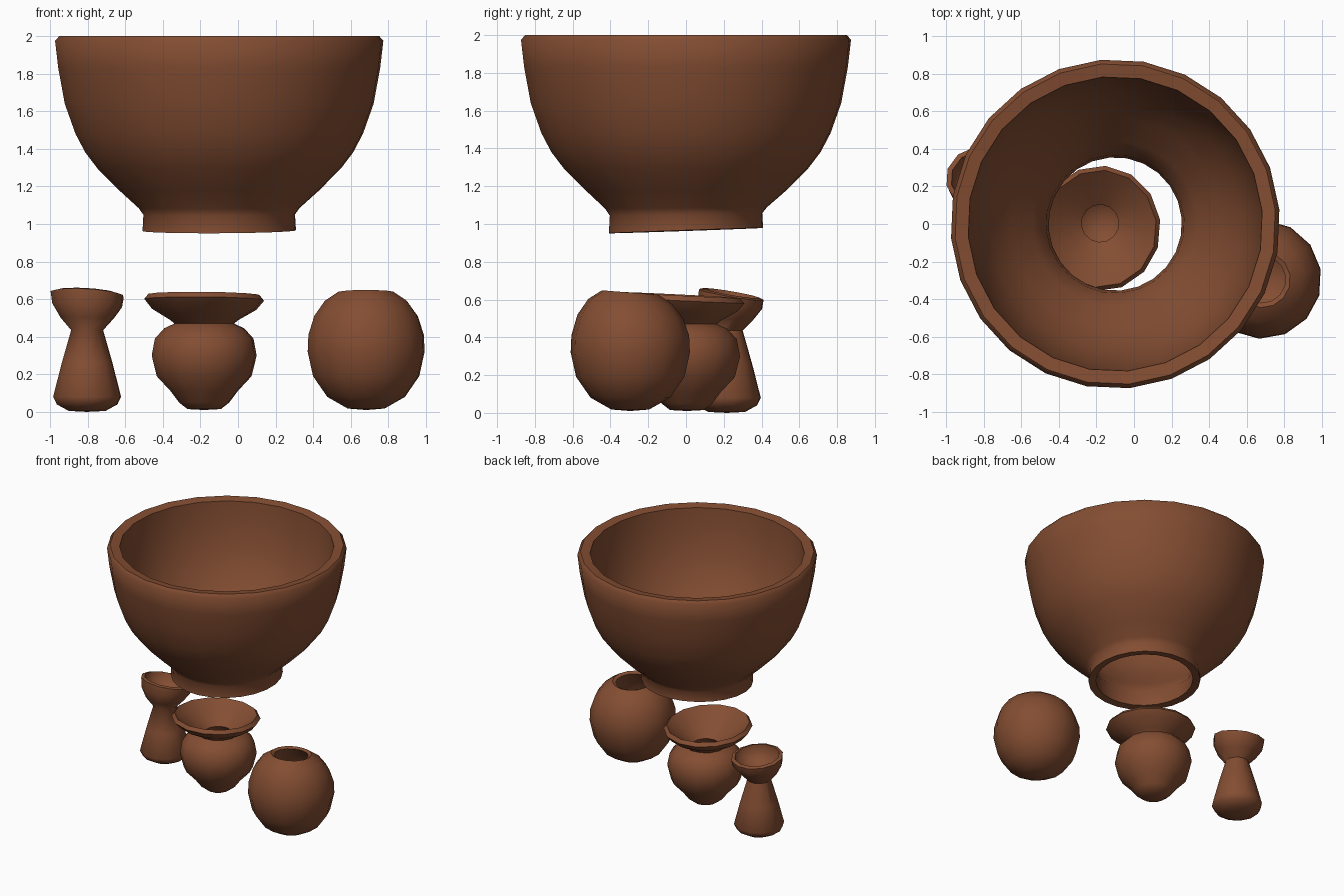
import bpy, bmesh
from math import radians, tau
from mathutils import Matrix, Vector

if "Cube" in bpy.data.objects:
    bpy.data.objects.remove(bpy.data.objects["Cube"], do_unlink=True)

# Single fired-clay colour
clay = bpy.data.materials.new("terracotta_clay")
clay.use_nodes = True
colour = (0.23, 0.075, 0.032, 1)
clay.diffuse_color = colour
shader = clay.node_tree.nodes["Principled BSDF"]
shader.inputs["Base Color"].default_value = colour
shader.inputs["Roughness"].default_value = 0.8


def thrown_pot(name, centre, profile, sides, band, slope, turn,
               depth=1, shift=0, closed=False):
    """Lathe an (radius, height) profile; between the band heights, lean it by
    slope, scale it front to back by depth and move it back by shift."""
    bm = bmesh.new()
    points = [bm.verts.new((r, 0, z)) for r, z in profile]
    edges = [bm.edges.new(pair) for pair in zip(points, points[1:])]
    if closed:
        edges.append(bm.edges.new((points[-1], points[0])))
    bmesh.ops.spin(bm, geom=points + edges, cent=(0, 0, 0), axis=(0, 0, 1),
                   angle=tau, steps=sides)
    bmesh.ops.remove_doubles(bm, verts=bm.verts, dist=0.0005)
    bmesh.ops.rotate(bm, verts=bm.verts, cent=(0, 0, 0),
                     matrix=Matrix.Rotation(radians(turn), 3, 'Z'))
    bmesh.ops.recalc_face_normals(bm, faces=bm.faces)
    # Uneven, hand-made rim or foot
    low, high = band
    for v in bm.verts:
        weight = min(1, max(0, (v.co.z - low) / (high - low)))
        v.co.y += weight * ((depth - 1) * v.co.y + shift)
        v.co.z += weight * (slope[0] * v.co.x + slope[1] * v.co.y)
        v.co += Vector((centre[0], centre[1], 0))
    mesh = bpy.data.meshes.new(name)
    bm.to_mesh(mesh)
    bm.free()
    mesh.materials.append(clay)
    obj = bpy.data.objects.new(name, mesh)
    bpy.context.collection.objects.link(obj)
    bpy.ops.object.select_all(action='DESELECT')
    obj.select_set(True)
    bpy.context.view_layer.objects.active = obj
    bpy.ops.object.shade_smooth_by_angle(angle=radians(55))


# Large open-footed bowl
thrown_pot("large_bowl", (-0.1, 0), [
    (0.355, 0.97), (0.41, 0.965), (0.405, 1.05), (0.43, 1.085), (0.53, 1.175),
    (0.65, 1.295), (0.715, 1.38), (0.768, 1.48), (0.825, 1.64), (0.86, 1.83),
    (0.877, 1.975), (0.855, 2.0), (0.785, 1.99), (0.775, 1.85), (0.735, 1.65),
    (0.67, 1.48), (0.56, 1.32), (0.44, 1.19), (0.368, 1.09)],
    24, (1.12, 0.965), (0.005, 0.035), 5, closed=True)

# Round jar with a small mouth
thrown_pot("round_jar", (0.682, -0.295), [
    (0, 0.01), (0.1, 0.018), (0.21, 0.08), (0.287, 0.19), (0.316, 0.32),
    (0.312, 0.41), (0.28, 0.51), (0.222, 0.59), (0.15, 0.637), (0.125, 0.625),
    (0.19, 0.54), (0.25, 0.41), (0.25, 0.28), (0.17, 0.13), (0, 0.08)],
    14, (0.4, 0.64), (0, -0.08), 10)

# Flared-rim vase
thrown_pot("flared_vase", (-0.18, 0.005), [
    (0, 0.01), (0.09, 0.015), (0.135, 0.05), (0.18, 0.11), (0.255, 0.19),
    (0.282, 0.3), (0.265, 0.39), (0.215, 0.445), (0.16, 0.47), (0.185, 0.49),
    (0.28, 0.545), (0.322, 0.595), (0.3, 0.622), (0.265, 0.59), (0.17, 0.515),
    (0.1, 0.465), (0.15, 0.4), (0.19, 0.28), (0.15, 0.16), (0.085, 0.09),
    (0, 0.085)],
    14, (0.46, 0.6), (-0.01, -0.05), 8, depth=1.04, shift=-0.03)

# Goblet with a conical stem
thrown_pot("tall_goblet", (-0.803, 0.215), [
    (0, 0), (0.1, 0.005), (0.165, 0.04), (0.185, 0.08), (0.138, 0.26),
    (0.087, 0.435), (0.145, 0.5), (0.19, 0.57), (0.199, 0.63), (0.172, 0.638),
    (0.158, 0.58), (0.09, 0.525), (0, 0.505)],
    12, (0.47, 0.62), (-0.06, -0.17), 12, depth=0.88, shift=0.025)
